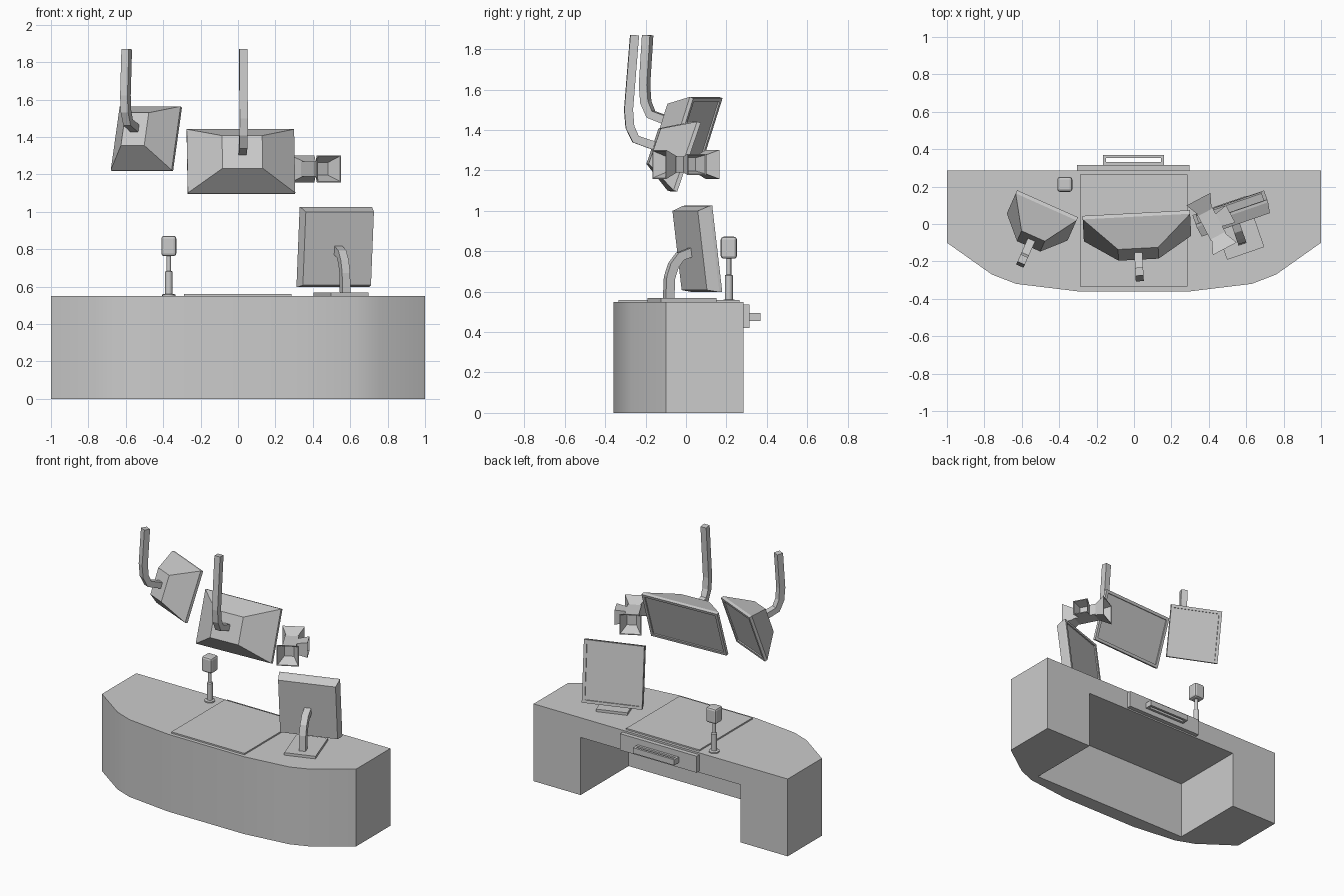
import bpy, bmesh, math
from mathutils import Matrix, Vector

if "Cube" in bpy.data.objects:
    bpy.data.objects.remove(bpy.data.objects["Cube"])

grey = bpy.data.materials.new("light_grey")
grey.diffuse_color = (0.6, 0.6, 0.6, 1)
grey.use_nodes = True
grey.node_tree.nodes["Principled BSDF"].inputs["Base Color"].default_value = grey.diffuse_color


def finish(name, bm, mat=Matrix(), smooth=False):
    bmesh.ops.recalc_face_normals(bm, faces=bm.faces)
    me = bpy.data.meshes.new(name)
    bm.to_mesh(me)
    bm.free()
    ob = bpy.data.objects.new(name, me)
    bpy.context.collection.objects.link(ob)
    ob.matrix_world = mat
    me.materials.append(grey)
    if smooth:
        bpy.ops.object.select_all(action='DESELECT')
        ob.select_set(True)
        bpy.context.view_layer.objects.active = ob
        bpy.ops.object.shade_smooth_by_angle(angle=math.radians(30))
    return ob


def skin(name, rings, mat=Matrix(), smooth=False):
    """Join rings of points into a capped solid."""
    bm = bmesh.new()
    vs = [[bm.verts.new(p) for p in r] for r in rings]
    n = len(rings[0])
    for a, b in zip(vs, vs[1:]):
        for i in range(n):
            j = (i + 1) % n
            bm.faces.new((a[i], a[j], b[j], b[i]))
    bm.faces.new(vs[0])
    bm.faces.new(vs[-1])
    return finish(name, bm, mat, smooth)


def rect_loft(name, sections, mat=Matrix()):
    """Rectangles (y, width, height) joined along local y."""
    return skin(name, [[(sx * w / 2, y, sz * h / 2) for sx, sz in
                        ((-1, -1), (1, -1), (1, 1), (-1, 1))]
                       for y, w, h in sections], mat)


def box(name, lo, hi, mat=Matrix()):
    return skin(name, [[(lo[0], lo[1], z), (hi[0], lo[1], z),
                        (hi[0], hi[1], z), (lo[0], hi[1], z)]
                       for z in (lo[2], hi[2])], mat)


def arm(name, path, size, mat):
    """Square bar swept along a path of (y, z) points."""
    pts = [Vector(p) for p in path]
    rings = []
    for i, p in enumerate(pts):
        t1 = (p - pts[max(i - 1, 0)]).normalized()
        t2 = (pts[min(i + 1, len(pts) - 1)] - p).normalized()
        t = (t1 + t2).normalized()
        nrm = Vector((-t.y, t.x)) * size / 2
        h = size / 2
        a, b = p + nrm, p - nrm
        rings.append([(-h, a.x, a.y), (h, a.x, a.y), (h, b.x, b.y), (-h, b.x, b.y)])
    return skin(name, rings, mat)


def place(x, y, z, turn=0, tilt=0):
    return (Matrix.Translation((x, y, z)) @ Matrix.Rotation(math.radians(turn), 4, 'Z')
            @ Matrix.Rotation(math.radians(tilt), 4, 'X'))


# Desk: curved front, knee space cut from the back
half = [(1, 0.285), (1, -0.10), (0.76, -0.27), (0.63, -0.32), (0.3, -0.36)]
outline = half + [(-x, y) for x, y in reversed(half)]
desk = skin("desk", [[(x, y, z) for x, y in outline] for z in (0, 0.55)], smooth=True)
cutter = box("knee_space_cutter", (-0.63, -0.255, -0.1), (0.63, 0.5, 0.41))
cutter.hide_render = True
cutter.hide_viewport = True
cut = desk.modifiers.new("knee_space", 'BOOLEAN')
cut.operation = 'DIFFERENCE'
cut.solver = 'EXACT'
cut.object = cutter

# Desk mat, drawer front and handle
box("desk_mat", (-0.29, -0.335, 0.545), (0.285, 0.265, 0.56))
box("drawer_front", (-0.305, 0.28, 0.42), (0.298, 0.315, 0.537))
box("handle_back", (-0.165, 0.31, 0.455), (0.16, 0.332, 0.495))
box("handle_grip", (-0.165, 0.352, 0.455), (0.16, 0.368, 0.495))
for i, x in enumerate((-0.165, 0.144)):
    box(f"handle_post_{i}", (x, 0.33, 0.455), (x + 0.016, 0.354, 0.495))

# Microphone: stepped round stand and rounded head
steps = [(0.035, 0.548), (0.035, 0.558), (0.02, 0.562), (0.02, 0.68),
         (0.012, 0.685), (0.012, 0.77)]
skin("microphone_stand", [[(r * math.cos(k * math.pi / 8), r * math.sin(k * math.pi / 8), z)
                           for k in range(16)] for r, z in steps],
     place(-0.37, 0.212, 0), smooth=True)
head = box("microphone_head", (-0.04, -0.04, 0.763), (0.04, 0.04, 0.872), place(-0.37, 0.212, 0))
bev = head.modifiers.new("rounding", 'BEVEL')
bev.width = 0.014
bev.segments = 2


def screen_sections(w, h, slab, depth, back_w, back_h, rim=0.02):
    return [(-0.008, w - 2 * rim, h - 2 * rim), (0, w - 2 * rim, h - 2 * rim),
            (0, w, h), (-slab, w, h), (-depth, back_w, back_h)]


# Desk monitor with foot and bent neck
base = place(0.55, -0.02, 0, 19)
box("monitor_foot", (-0.105, -0.145, 0.545), (0.105, 0.145, 0.568), base)
arm("monitor_neck", [(-0.07, 0.56), (-0.065, 0.67), (-0.045, 0.73), (-0.01, 0.775), (0.06, 0.80)],
    0.045, base)
rect_loft("desk_monitor", screen_sections(0.405, 0.43, 0.015, 0.075, 0.385, 0.395),
          base @ place(0, 0.115, 0.813, 0, 7))


# Overhead monitors hung on bent arms
def overhead(side, x, y, z, turn, w, back_w, top_y):
    spot = place(x, y, z, turn)
    rect_loft(side + "_overhead_monitor", screen_sections(w, 0.36, 0.02, 0.17, back_w, 0.185),
              spot @ place(0, 0, 0, 0, -19))
    arm(side + "_overhead_arm", [(top_y, 1.87 - z), (-0.285, 0.235), (-0.278, 0.15),
                                 (-0.25, 0.09), (-0.15, 0.055)], 0.043, spot)


overhead("centre", 0.015, 0.0, 1.265, 3, 0.575, 0.215, -0.255)
overhead("left", -0.486, 0.055, 1.3875, -24, 0.356, 0.136, -0.268)

# Hanging horn cluster: small body with flared open mouths
hub = place(0.415, 0.0, 1.23, 28)
box("horn_body", (-0.045, -0.08, -0.04), (0.045, 0.08, 0.04), hub)
for name, turn, reach, mouth in (("back", 0, 0.15, 0.145), ("front", 180, 0.15, 0.145),
                                 ("side", -90, 0.115, 0.105)):
    start = reach - 0.085
    rect_loft(name + "_horn", [(start, 0.07, 0.075), (reach, mouth, mouth),
                               (reach, mouth - 0.012, mouth - 0.012),
                               (start + 0.012, 0.06, 0.065)],
              hub @ place(0, 0, 0, turn))
